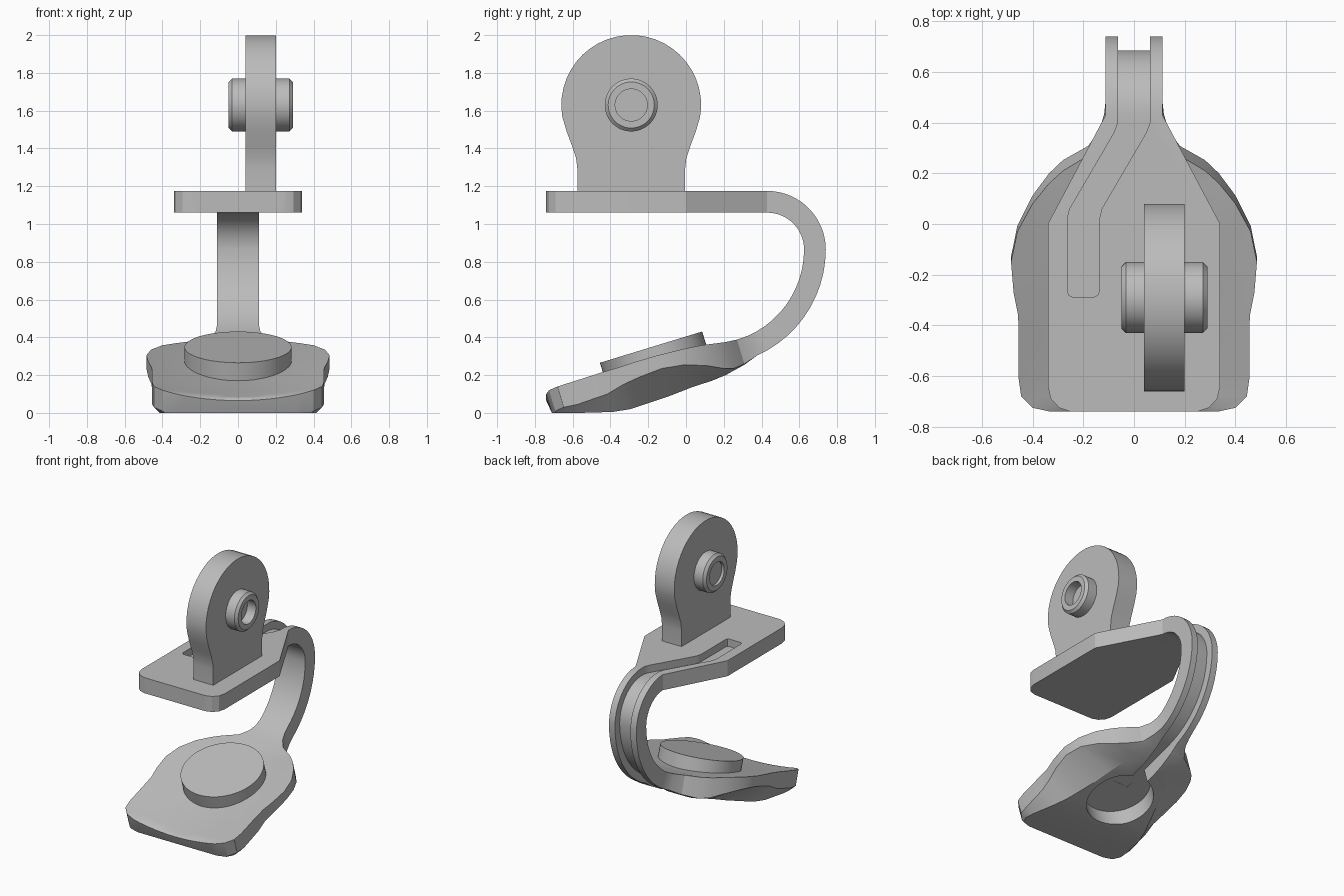
import bpy, bmesh
from math import sin, cos, pi, radians
from mathutils import Matrix, Vector

cube = bpy.data.objects.get("Cube")
if cube:
    bpy.data.objects.remove(cube)

grey = bpy.data.materials.new("plain_grey")
grey.use_nodes = True
grey.diffuse_color = (0.5, 0.5, 0.5, 1)
grey.node_tree.nodes["Principled BSDF"].inputs["Base Color"].default_value = (0.5, 0.5, 0.5, 1)

TILT = radians(17)


def finish(bm, name):
    bmesh.ops.recalc_face_normals(bm, faces=bm.faces)
    mesh = bpy.data.meshes.new(name)
    bm.to_mesh(mesh)
    bm.free()
    mesh.materials.append(grey)
    obj = bpy.data.objects.new(name, mesh)
    bpy.context.collection.objects.link(obj)
    return obj


def smooth(obj, angle=30):
    bpy.ops.object.select_all(action='DESELECT')
    obj.select_set(True)
    bpy.context.view_layer.objects.active = obj
    bpy.ops.object.shade_smooth_by_angle(angle=radians(angle))


def loft(rings, name):
    """Skin a list of closed cross-sections and cap both ends."""
    bm = bmesh.new()
    loops = [[bm.verts.new(p) for p in ring] for ring in rings]
    n = len(loops[0])
    for a, b in zip(loops, loops[1:]):
        for i in range(n):
            j = (i + 1) % n
            bm.faces.new((a[i], a[j], b[j], b[i]))
    bm.faces.new(loops[0])
    bm.faces.new(loops[-1])
    return finish(bm, name)


def cut(obj, cutter):
    mod = obj.modifiers.new("cut", 'BOOLEAN')
    mod.operation = 'DIFFERENCE'
    mod.solver = 'EXACT'
    mod.object = cutter
    bpy.context.view_layer.objects.active = obj
    bpy.ops.object.modifier_apply(modifier=mod.name)
    bpy.data.objects.remove(cutter)


def tilted_disc(name, y, z, radius, depth):
    """Cylinder whose top centre is (0, y, z), lying on the tilted pad."""
    bm = bmesh.new()
    bmesh.ops.create_cone(bm, cap_ends=True, segments=64, radius1=radius,
                          radius2=radius, depth=depth)
    mat = (Matrix.Translation((0, y, z)) @ Matrix.Rotation(TILT, 4, 'X')
           @ Matrix.Translation((0, 0, -depth / 2)))
    bm.transform(mat)
    return finish(bm, name)


def hook_point(angle, offset):
    """Point on the hook: tight upper bend, wide lower bend; offset 0 is inside."""
    cy, r = (0.43, 0.195) if angle > 0 else (0.125, 0.5)
    a = radians(angle)
    return cy + (r + offset) * cos(a), 0.865 + (r + offset) * sin(a)


THICK = 0.115
SPAN = 6


def section(top, wall, low, w, dip=0, f=0.99):
    """Bracket section: dished inner face, side walls, chamfer and outer face."""
    ring = [(w * i / SPAN, top[0], top[1] - dip * (1 - (i / SPAN) ** 2))
            for i in range(-SPAN, SPAN + 1)]
    ring += [(w, *wall), (w * f, *low), (-w * f, *low), (-w, *wall)]
    return ring


# Pad rows: y, edge height, half width, dish, wall bottom, underside, flat share
pad = [(-.74, .10, .33, .035, .005, 0, .98), (-.725, .12, .40, .04, .01, 0, .97),
       (-.68, .14, .445, .045, .03, 0, .93), (-.61, .162, .455, .05, .045, 0, .9),
       (-.45, .213, .455, .05, .10, .005, .82), (-.36, .24, .457, .05, .15, .02, .75),
       (-.27, .27, .475, .05, .19, .05, .65), (-.15, .305, .485, .045, .235, .09, .55),
       (-.03, .335, .46, .04, .255, .135, .5), (.08, .358, .40, .03, .25, .17, .5),
       (.16, .368, .335, .02, .235, .20, .55), (.21, .375, .28, .01, .235, .225, .7),
       (.27, .388, .18, 0, .26, .255, .9)]
rings = []
for y, zt, w, dip, zw, zb, f in pad:
    rings.append(section((y, zt), (y + .3 * (zt - zw), zw),
                         (y + .3 * (zt - zb), zb), w, dip, f))

# Hook rows, then the flat upper plate
for a in range(-66, 91, 6):
    inner, outer = hook_point(a, 0), hook_point(a, THICK)
    w = {-66: .135, -60: .118}.get(a, .112)
    rings.append(section(inner, outer, outer, w))
for y, w in [(0, .34), (-.64, .34), (-.69, .328), (-.725, .295), (-.74, .25)]:
    rings.append(section((y, 1.06), (y, 1.175), (y, 1.175), w))
bracket = loft(rings, "bracket")

# Cable groove: follows the outer face from the plate slot to the pad recess
DEPTH = 0.055
HALF = 0.063


def groove_row(x, floor, lip, w=HALF):
    return [(x - w, *floor), (x + w, *floor), (x + w, *lip), (x - w, *lip)]


groove = []
for x, y, w in [(-.2, -.287, .045), (-.2, -.28, .057), (-.2, -.265, HALF),
                (-.2, .02, HALF), (-.19, .06, HALF), (-.015, .36, HALF), (0, .4, HALF)]:
    groove.append(groove_row(x, (y, 1.175 - DEPTH), (y, 1.25), w))
for a in range(90, -73, -6):
    groove.append(groove_row(0, hook_point(a, THICK - DEPTH), hook_point(a, THICK + .1)))
floor, lip = hook_point(-73, THICK - DEPTH), hook_point(-73, THICK + .1)
groove.append(groove_row(0, floor, lip))
slide = Vector((-cos(TILT), -sin(TILT))) * 0.45
groove.append(groove_row(0, Vector(floor) + slide, Vector(lip) + slide))
cut(bracket, loft(groove, "groove_cutter"))
cut(bracket, tilted_disc("recess_cutter", -.18, .185, .23, .4))
smooth(bracket, 25)

# Round pad on top of the lower plate
smooth(tilted_disc("round_pad", -.185, .348, .283, .13))

# Upright lug: round head with a flared neck
LUG_Y, LUG_Z = -0.29, 1.63
neck = [(.285, 1.17), (.285, 1.29), (.292, 1.35), (.312, 1.41), (.342, 1.49)]
outline = neck + [(.37 * cos(radians(a)), LUG_Z + .37 * sin(radians(a)))
                  for a in range(-10, 191, 8)]
outline += [(-y, z) for y, z in reversed(neck)]
lug = loft([[(x, LUG_Y + y, z) for y, z in outline] for x in (.04, .2)], "lug")
smooth(lug)

# Pin through the lug, chamfered, with a blind recess in each end
profile = [(-.03, .085), (-.05, .085), (-.05, .122), (-.032, .14),
           (.272, .14), (.29, .122), (.29, .085), (.22, .085)]
pin = loft([[(x, LUG_Y + r * cos(2 * pi * i / 48), LUG_Z + r * sin(2 * pi * i / 48))
             for i in range(48)] for x, r in profile], "pin")
smooth(pin)
